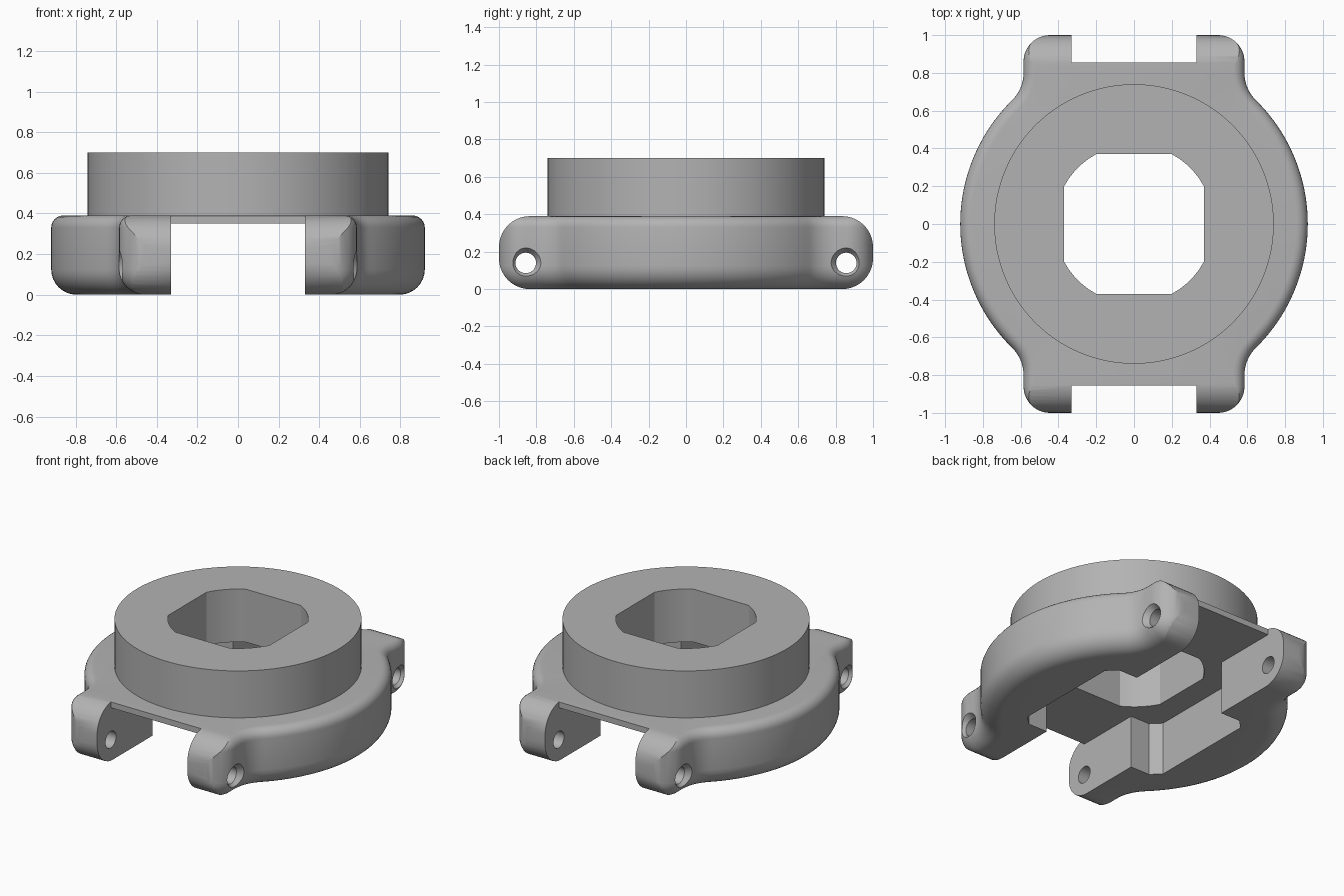
import bpy, bmesh, math
from mathutils import Vector, Matrix

cube = bpy.data.objects.get("Cube")
if cube:
    bpy.data.objects.remove(cube, do_unlink=True)

grey = bpy.data.materials.new("plain_grey")
grey.use_nodes = True
COLOUR = (0.45, 0.45, 0.45, 1)
grey.diffuse_color = COLOUR
grey.node_tree.nodes["Principled BSDF"].inputs["Base Color"].default_value = COLOUR

HALF_SLOT, CEILING, TOP = 0.33, 0.35, 0.39


def arc(cx, cy, r, start, end, n):
    """Points on an arc, angles in degrees."""
    angles = [math.radians(start + (end - start) * i / n) for i in range(n + 1)]
    return [(cx + r * math.cos(a), cy + r * math.sin(a)) for a in angles]


def four_way(quarter):
    """Mirror a first-quadrant path into a closed anticlockwise outline."""
    pts = list(quarter)
    pts += [(-x, y) for x, y in reversed(quarter)]
    pts += [(-x, -y) for x, y in quarter]
    pts += [(x, -y) for x, y in reversed(quarter)]
    clean = []
    for p in pts:
        if not clean or math.dist(p, clean[-1]) > 1e-4:
            clean.append(p)
    if math.dist(clean[0], clean[-1]) < 1e-4:
        clean.pop()
    return clean


def loft(name, outline, layers):
    """Stack inset copies of an outline; layers are (inset, height)."""
    pts = [Vector(p) for p in outline]
    n = len(pts)
    normals = []
    for i in range(n):
        t = (pts[i] - pts[i - 1]).normalized() + (pts[(i + 1) % n] - pts[i]).normalized()
        normals.append(Vector((t.y, -t.x)).normalized())
    bm = bmesh.new()
    rings = [[bm.verts.new((*(p - m * inset), z)) for p, m in zip(pts, normals)]
             for inset, z in layers]
    for low, high in zip(rings, rings[1:]):
        for i in range(n):
            j = (i + 1) % n
            bm.faces.new((low[i], low[j], high[j], high[i]))
    bm.faces.new(rings[0][::-1])
    bm.faces.new(rings[-1])
    bmesh.ops.recalc_face_normals(bm, faces=bm.faces)
    mesh = bpy.data.meshes.new(name)
    bm.to_mesh(mesh)
    bm.free()
    mesh.materials.append(grey)
    obj = bpy.data.objects.new(name, mesh)
    bpy.context.collection.objects.link(obj)
    return obj


def block(name, x, y0, y1, z0, z1):
    outline = [(-x, y0), (x, y0), (x, y1), (-x, y1)]
    return loft(name, outline, [(0, z0), (0, z1)])


def combine(obj, tools, operation="DIFFERENCE"):
    """Apply boolean tools to an object, then remove the tools."""
    for tool in tools:
        tool.hide_render = True
        mod = obj.modifiers.new("cut", "BOOLEAN")
        mod.operation, mod.solver, mod.object = operation, "EXACT", tool
        bpy.context.view_layer.update()
        mesh = bpy.data.meshes.new_from_object(
            obj.evaluated_get(bpy.context.evaluated_depsgraph_get()))
        obj.modifiers.clear()
        obj.data = mesh
        bpy.data.objects.remove(tool, do_unlink=True)


def bore_cutter():
    # square with corners rounded off by a larger circle
    a = math.degrees(math.atan2(0.2, 0.37))
    quarter = arc(0, 0, math.hypot(0.2, 0.37), a, 90 - a, 5)
    return loft("bore_cutter", four_way(quarter), [(0, -0.1), (0, 1)])


# Case: round body blending through concave fillets into four lugs
R, FILLET, LUG_X, CORNER = 0.92, 0.2, 0.585, 0.14
fx = LUG_X + FILLET
fy = math.sqrt((R + FILLET) ** 2 - fx ** 2)
meet = math.degrees(math.atan2(fy, fx))
quarter = arc(0, 0, R, 0, meet, 20)
quarter += arc(fx, fy, FILLET, 180 + meet, 180, 8)[1:]
quarter += arc(LUG_X - CORNER, 1 - CORNER, CORNER, 0, 90, 10)
LOW, HIGH = 0.125, 0.06
layers = [(LOW - x, LOW - y) for x, y in arc(0, 0, LOW, 90, 0, 8)]
layers += [(HIGH - x, TOP - HIGH + y) for x, y in arc(0, 0, HIGH, 0, 90, 6)]
case = loft("case", four_way(quarter), layers)

# Round the lug ends in side profile
END = 0.165
ends = four_way(arc(1 - END, TOP / 2 - END, END, 0, 90, 10))
prism = loft("end_profile", ends, [(0, -1), (0, 1)])
prism.data.transform(Matrix.Translation((0, 0, TOP / 2)) @
                     Matrix(((0, 0, 1, 0), (1, 0, 0, 0), (0, 1, 0, 0), (0, 0, 0, 1))))
combine(case, [prism], "INTERSECT")

# Underside channel, wider centre recess, strap slots and bore
recess = four_way([(0.53, 0.36), (0.47, 0.42)])
cutters = [block("channel_cutter", HALF_SLOT, -1.1, 1.1, -0.1, CEILING),
           loft("recess_cutter", recess, [(0, -0.1), (0, CEILING)]),
           block("front_slot_cutter", HALF_SLOT, -1.2, -0.855, -0.2, 0.6),
           block("back_slot_cutter", HALF_SLOT, 0.855, 1.2, -0.2, 0.6),
           bore_cutter()]

# Pin holes through the lugs, flared at the outer face
for y in (-0.857, 0.857):
    circle = arc(0, 0, 0.055, 0, 360, 28)[:-1]
    pin = loft("pin_hole_cutter", circle,
               [(-0.055, -0.615), (-0.025, -0.585), (0, -0.55),
                (0, 0.55), (-0.025, 0.585), (-0.055, 0.615)])
    pin.data.transform(Matrix.Translation((0, y, 0.14)) @ Matrix.Rotation(math.pi / 2, 4, "Y"))
    cutters.append(pin)
combine(case, cutters)

# Raised round collar with the same bore
collar = loft("round_collar", arc(0, 0, 0.74, 0, 360, 96)[:-1], [(0, TOP - 0.005), (0, 0.7)])
combine(collar, [bore_cutter()])

for obj in (case, collar):
    bpy.ops.object.select_all(action="DESELECT")
    obj.select_set(True)
    bpy.context.view_layer.objects.active = obj
    bpy.ops.object.shade_smooth_by_angle(angle=math.radians(30))
